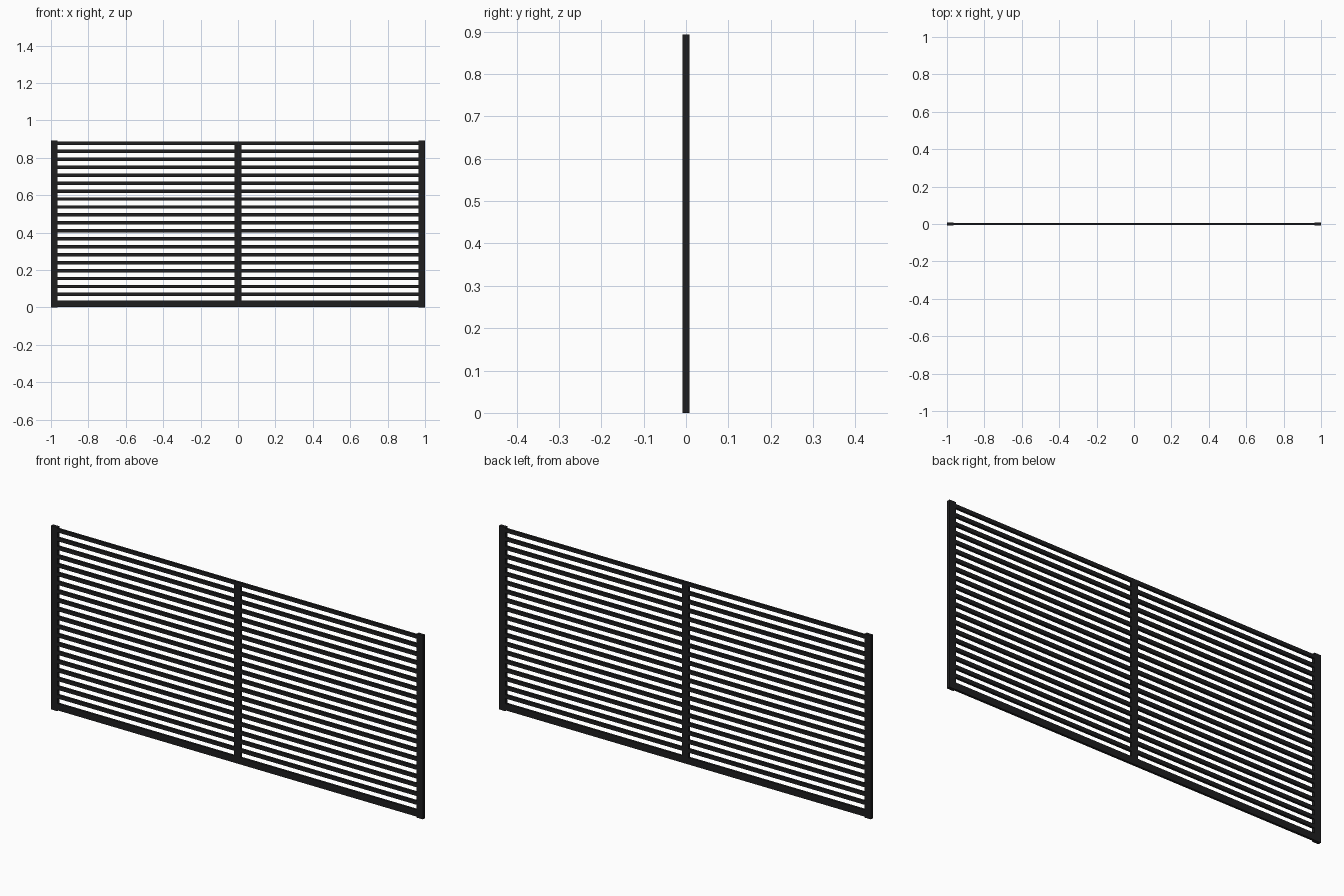
import bpy

if "Cube" in bpy.data.objects:
    bpy.data.objects.remove(bpy.data.objects["Cube"])

# Single dark charcoal colour
mat = bpy.data.materials.new("charcoal")
mat.diffuse_color = (0.013, 0.013, 0.014, 1)
mat.use_nodes = True
mat.node_tree.nodes["Principled BSDF"].inputs["Base Color"].default_value = mat.diffuse_color


def box(name, x0, x1, z0, z1, depth):
    bpy.ops.mesh.primitive_cube_add(size=1, location=((x0 + x1) / 2, 0, (z0 + z1) / 2))
    o = bpy.context.object
    o.name = name
    o.scale = (x1 - x0, depth, z1 - z0)
    bpy.ops.object.transform_apply(location=False, rotation=False, scale=True)
    o.data.materials.append(mat)
    return o


H = 0.893
INNER = 0.966
SLAT_D = 0.011

# End posts
box("left_post", -1, -INNER, 0, H, 0.0165)
box("right_post", INNER, 1, 0, H, 0.0165)

# Middle upright
box("middle_post", -0.0175, 0.0175, 0.004, 0.884, SLAT_D + 0.0008)

# Bottom rail
box("bottom_rail", -INNER, INNER, 0.003, 0.036, SLAT_D)

# Evenly spaced horizontal slats
COUNT = 20
for i in range(COUNT):
    z = 0.0695 + i * (0.877 - 0.0695) / (COUNT - 1)
    box(f"slat_{i + 1}", -INNER, INNER, z - 0.009, z + 0.009, SLAT_D)
